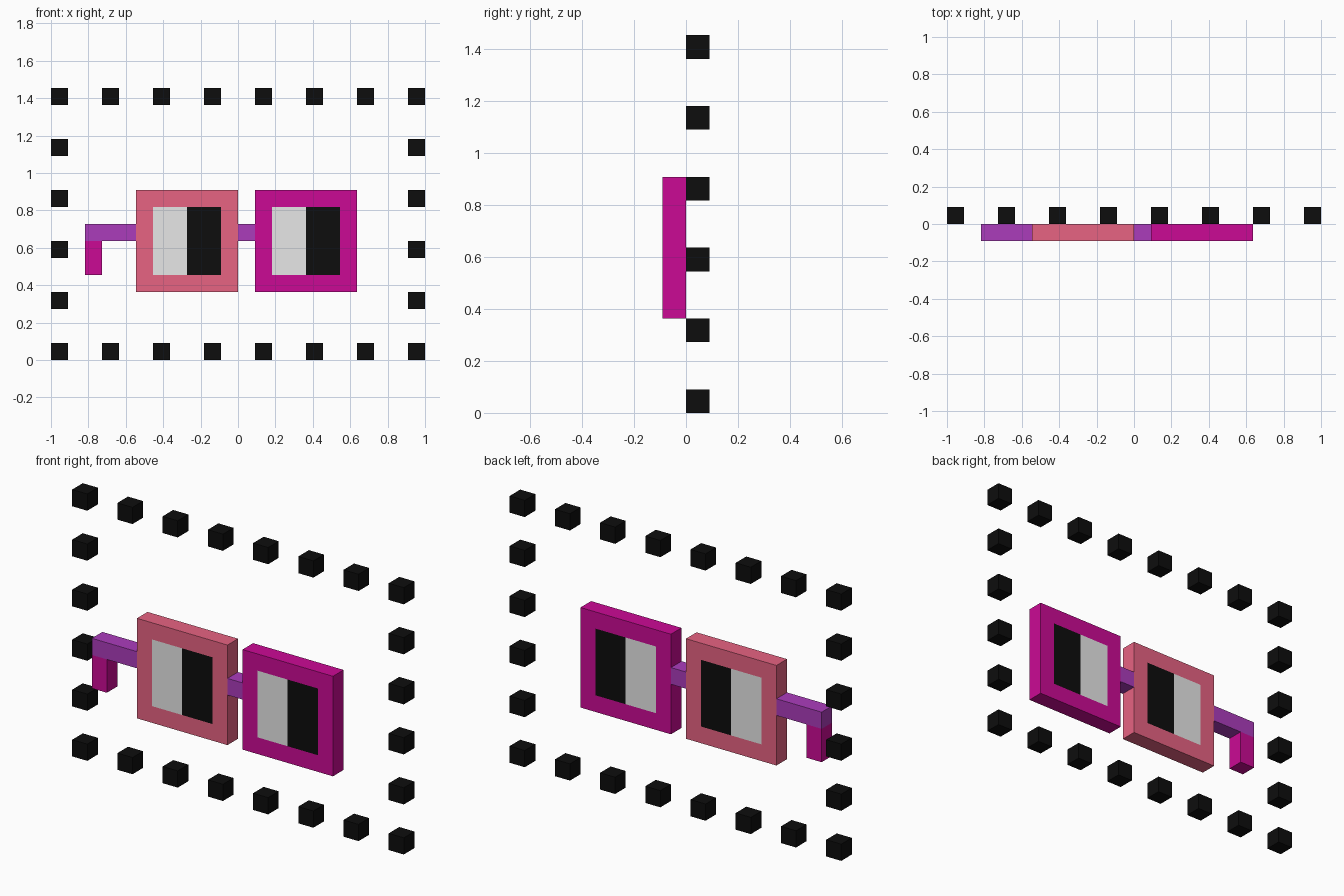
import bpy, bmesh
from mathutils import Vector

if "Cube" in bpy.data.objects:
    bpy.data.objects.remove(bpy.data.objects["Cube"])

U = 1 / 11  # one block


def material(name, rgb):
    m = bpy.data.materials.new(name)
    m.diffuse_color = (*rgb, 1)
    m.use_nodes = True
    m.node_tree.nodes["Principled BSDF"].inputs["Base Color"].default_value = m.diffuse_color
    return m


rose = material("rose", (0.80, 0.125, 0.225))
magenta = material("magenta", (0.60, 0.003, 0.30))
purple = material("purple", (0.41, 0.045, 0.50))
white = material("pale grey", (0.80, 0.80, 0.80))
black = material("black", (0.004, 0.004, 0.004))


def box(name, x, y, z, mats, lens=False):
    """Box spanning block ranges x, y, z; lens=True cuts a two-tone lens into front and back."""
    bm = bmesh.new()
    bmesh.ops.create_cube(bm, size=1)
    for v in bm.verts:
        v.co = Vector([(a + b) / 2 + c * (b - a) for c, (a, b) in zip(v.co, (x, y, z))])
    if lens:
        cuts = [((c, 0, 0), (1, 0, 0)) for c in (x[0] + 1, x[0] + 3, x[1] - 1)]
        cuts += [((0, 0, c), (0, 0, 1)) for c in (z[0] + 1, z[1] - 1)]
        for co, no in cuts:
            bmesh.ops.bisect_plane(bm, geom=bm.verts[:] + bm.edges[:] + bm.faces[:],
                                   plane_co=co, plane_no=no)
        bm.normal_update()
        # light half on the left, dark half on the right
        for f in bm.faces:
            c = f.calc_center_median()
            if abs(f.normal.y) > 0.9 and x[0] + 1 < c.x < x[1] - 1 and z[0] + 1 < c.z < z[1] - 1:
                f.material_index = 1 if c.x < x[0] + 3 else 2
    bmesh.ops.scale(bm, vec=(U, U, U), verts=bm.verts)
    me = bpy.data.meshes.new(name)
    bm.to_mesh(me)
    bm.free()
    for m in mats:
        me.materials.append(m)
    bpy.context.collection.objects.link(bpy.data.objects.new(name, me))


# Glasses
depth = (-1, 0)
box("left_frame", (-6, 0), depth, (4, 10), [rose, white, black], lens=True)
box("right_frame", (1, 7), depth, (4, 10), [magenta, white, black], lens=True)
box("bridge", (0, 1), depth, (7, 8), [purple])
box("temple_arm", (-9, -6), depth, (7, 8), [purple])
box("ear_hook", (-9, -8), depth, (5, 7), [magenta])

# Rectangle of marker cubes behind the glasses
for i in range(8):
    for j in range(6):
        if i in (0, 7) or j in (0, 5):
            x, z = -11 + 3 * i, 3 * j
            box(f"border_cube_{i}_{j}", (x, x + 1), (0, 1), (z, z + 1), [black])
